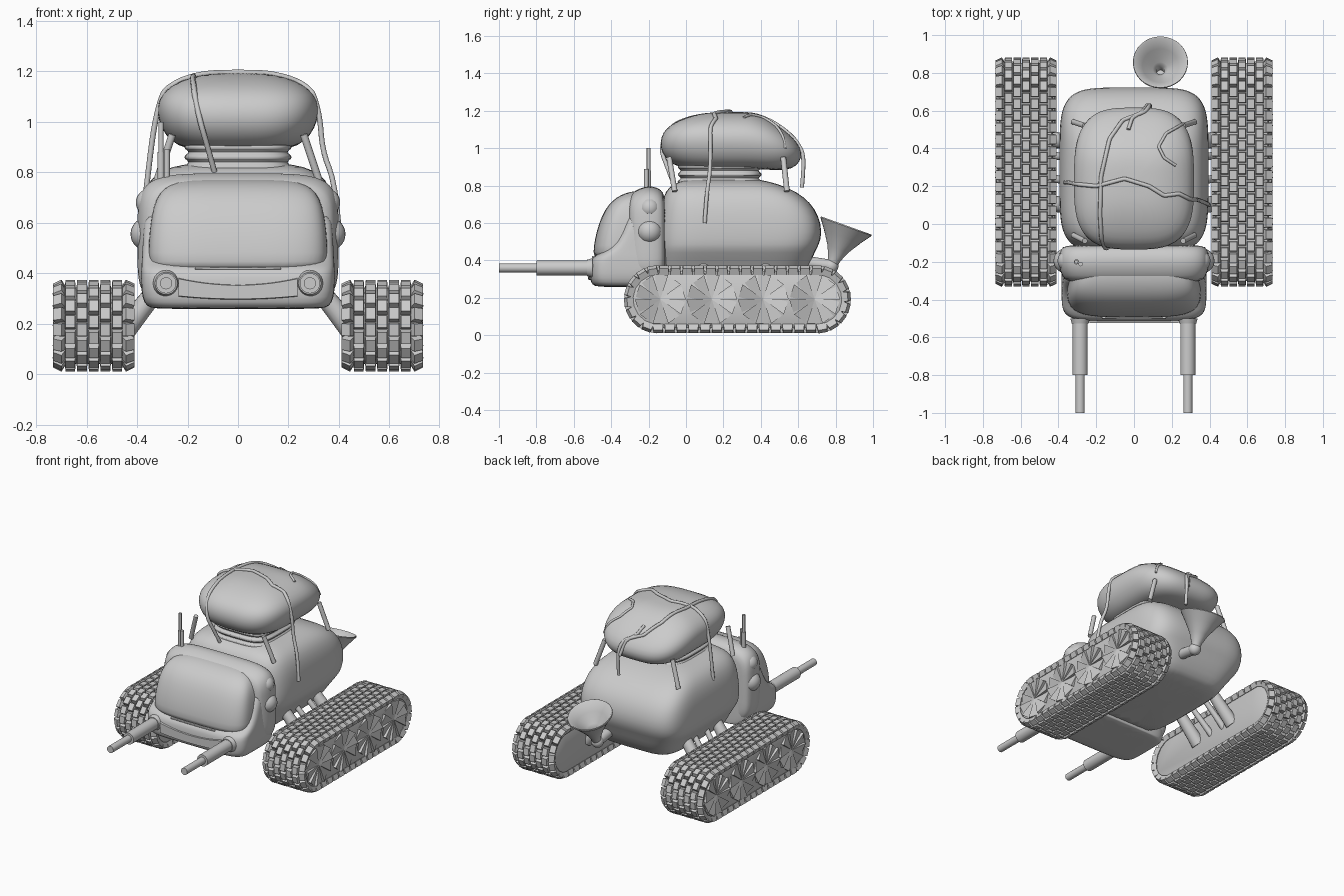
import bpy, bmesh, math
from math import sin, cos, pi
from mathutils import Vector, Matrix
from mathutils.bvhtree import BVHTree

if "Cube" in bpy.data.objects:
    bpy.data.objects.remove(bpy.data.objects["Cube"])


def finish(name, bm, smooth=40, subsurf=0):
    bmesh.ops.recalc_face_normals(bm, faces=bm.faces)
    me = bpy.data.meshes.new(name)
    bm.to_mesh(me)
    bm.free()
    ob = bpy.data.objects.new(name, me)
    bpy.context.collection.objects.link(ob)
    if subsurf:
        ob.modifiers.new("subsurf", 'SUBSURF').levels = subsurf
        ob.modifiers["subsurf"].render_levels = subsurf
    if smooth:
        bpy.ops.object.select_all(action='DESELECT')
        ob.select_set(True)
        bpy.context.view_layer.objects.active = ob
        bpy.ops.object.shade_smooth_by_angle(angle=math.radians(smooth))
    return ob


def skin(bm, rings, caps=True):
    vs = [[bm.verts.new(p) for p in r] for r in rings]
    n = len(vs[0])
    for a, b in zip(vs, vs[1:]):
        for i in range(n):
            bm.faces.new((a[i], a[(i + 1) % n], b[(i + 1) % n], b[i]))
    if caps:
        bm.faces.new(vs[0])
        bm.faces.new(vs[-1])


def loft(name, axis, sections, power, subsurf=1):
    """Rounded-rectangle sections (position, low, high, half width) along z or y."""
    bm, rings = bmesh.new(), []
    for t, lo, hi, hx in sections:
        ring = []
        for i in range(48):
            a = 2 * pi * (i + .5) / 48
            u = math.copysign(abs(cos(a)) ** (2 / power), cos(a)) * hx
            v = (lo + hi) / 2 + math.copysign(abs(sin(a)) ** (2 / power), sin(a)) * (hi - lo) / 2
            ring.append((u, v, t) if axis == 'z' else (u, t, v))
        rings.append(ring)
    skin(bm, rings)
    return finish(name, bm, 60, subsurf)


def rod(name, a, b, r1, r2=None, sides=20):
    a, b = Vector(a), Vector(b)
    bm = bmesh.new()
    m = Matrix.Translation((a + b) / 2) @ (b - a).to_track_quat('Z', 'Y').to_matrix().to_4x4()
    bmesh.ops.create_cone(bm, cap_ends=True, segments=sides, radius1=r1,
                          radius2=r2 or r1, depth=(b - a).length, matrix=m)
    return finish(name, bm)


def ball(name, p, r):
    bm = bmesh.new()
    bmesh.ops.create_uvsphere(bm, u_segments=24, v_segments=16, radius=r, matrix=Matrix.Translation(p))
    return finish(name, bm)


def lathe(name, profile, matrix):
    bm = bmesh.new()
    skin(bm, [[matrix @ Vector((r * cos(2 * pi * i / 32), r * sin(2 * pi * i / 32), z))
               for i in range(32)] for r, z in profile])
    return finish(name, bm)


def tube(name, pts, r):
    cu = bpy.data.curves.new(name, 'CURVE')
    cu.dimensions, cu.bevel_depth, cu.bevel_resolution, cu.use_fill_caps = '3D', r, 2, True
    sp = cu.splines.new('NURBS')
    sp.points.add(len(pts) - 1)
    for p, co in zip(sp.points, pts):
        p.co = (*co, 1)
    sp.order_u, sp.use_endpoint_u, sp.resolution_u = 3, True, 4
    ob = bpy.data.objects.new(name, cu)
    bpy.context.collection.objects.link(ob)
    bpy.ops.object.select_all(action='DESELECT')
    ob.select_set(True)
    bpy.context.view_layer.objects.active = ob
    bpy.ops.object.convert(target='MESH')


# Main hull, cab and windscreen
loft("hull", 'z', [(.27, -.13, .56, .25), (.29, -.14, .60, .28), (.37, -.15, .66, .32), (.45, -.15, .69, .38),
                   (.48, -.15, .71, .392), (.55, -.15, .73, .397), (.64, -.14, .71, .392), (.71, -.13, .665, .378),
                   (.77, -.11, .59, .35), (.81, -.07, .49, .30), (.832, 0, .40, .22), (.838, .08, .32, .12)], 5)
loft("cab_base", 'z', [(.258, -.44, -.1, .30), (.262, -.49, -.1, .35), (.28, -.51, -.1, .373), (.33, -.516, -.1, .384),
                       (.39, -.514, -.1, .384), (.42, -.50, -.1, .384), (.445, -.45, -.1, .382),
                       (.49, -.385, -.1, .38), (.6, -.33, -.12, .375), (.7, -.29, -.14, .36)], 6)
loft("windscreen", 'z', [(.40, -.49, -.15, .35), (.44, -.497, -.15, .355), (.52, -.487, -.15, .355),
                         (.60, -.465, -.15, .347), (.67, -.435, -.15, .335), (.72, -.395, -.15, .31),
                         (.75, -.35, -.15, .275), (.768, -.30, -.16, .21), (.772, -.25, -.18, .12)], 4)
loft("cab_arch", 'y', [(-.31, .32, .72, .34), (-.295, .28, .76, .37), (-.25, .265, .785, .392), (-.2, .26, .80, .402),
                       (-.15, .26, .79, .395), (-.12, .28, .765, .38), (-.11, .32, .72, .34)], 5)

# Grille with sagging top edge
bm = bmesh.new()
rings = []
for i in range(17):
    u = i / 8 - 1
    lo, hi, f = .298 + .012 * u * u, .352 + .026 * u * u, -.524
    rings.append([(u * .235, f, lo), (u * .235, f, hi), (u * .235, -.49, hi + .006), (u * .235, -.49, lo - .006)])
skin(bm, rings)
finish("grille", bm)
tube("windscreen_seam", [(-.17, -.497, .42), (0, -.5, .418), (.17, -.497, .42)], .005)

for s, side in ((-1, "left"), (1, "right")):
    # Front barrels and side lamps
    rod(side + "_barrel", (s * .285, -.48, .36), (s * .285, -.80, .36), .04, sides=24)
    rod(side + "_barrel_tip", (s * .285, -.79, .36), (s * .285, -1, .36), .024)
    rod(side + "_barrel_collar", (s * .285, -.5, .36), (s * .285, -.528, .36), .052, .044, 24)
    ball(side + "_lower_lamp", (s * .36, -.195, .555), .066)
    ball(side + "_upper_lamp", (s * .35, -.195, .68), .055)

    # Track core: stadium with flat sides
    cx, cz, y0, y1 = s * .572, .192, -.15, .70

    def around(d, R):
        """Point and outward normal at distance d round the track loop."""
        L, arc = y1 - y0, pi * .17
        d %= 2 * (L + arc)
        if d < L:
            y, a = y0 + d, pi / 2
        elif d < L + arc:
            y, a = y1, pi / 2 - (d - L) / .17
        elif d < 2 * L + arc:
            y, a = y1 - (d - L - arc), -pi / 2
        else:
            y, a = y0, -pi / 2 - (d - 2 * L - arc) / .17
        n = Vector((0, cos(a), sin(a)))
        return Vector((cx, y, cz)) + n * R, n

    total = 2 * (y1 - y0 + pi * .17)
    bm = bmesh.new()
    skin(bm, [[around(total * i / 88, R)[0] + Vector((dx, 0, 0)) for i in range(88)]
              for dx, R in ((-.142, .138), (-.134, .152), (.134, .152), (.142, .138))])
    finish(side + "_track_belt", bm, 30)

    # Staggered tread lugs, outer rows splayed
    bm = bmesh.new()
    count = 44
    for i in range(count):
        for c in range(-3, 4):
            p, n = around(total * (i + .5 * (c % 2)) / count, .162)
            X = Vector((1, 0, 0))
            T = n.cross(X)
            edge = abs(c) == 3
            if edge:
                tilt = .45 * (1 if c > 0 else -1)
                n, X = n * cos(tilt) + X * sin(tilt), X * cos(tilt) - n * sin(tilt)
            m = Matrix((X, T, n)).transposed().to_4x4()
            m.translation = p + Vector((c * .0465, 0, 0)) - n * (.006 if edge else 0)
            made = bmesh.ops.create_cube(bm, size=1)["verts"]
            for v in made:
                k = .86 if v.co.z > 0 else 1
                v.co = m @ Vector((v.co.x * .044 * k, v.co.y * .056 * k, v.co.z * .036))
    finish(side + "_track_lugs", bm, 0)

    # Pinwheel road wheels on the outer face
    bm = bmesh.new()
    for w in range(4):
        def wp(a, r, h):
            return bm.verts.new((cx + s * h, -.137 + .275 * w + r * cos(a), cz + r * sin(a)))
        blades = 10
        for k in range(blades):
            a0, a1 = 2 * pi * k / blades, 2 * pi * (k + 1) / blades
            c, hi, lo = wp(0, 0, .148), wp(a0, .136, .163), wp(a1, .136, .138)
            back0, back1, wall = wp(a0, .136, .12), wp(a1, .136, .12), wp(a0, .136, .138)
            for f in ((c, hi, lo), (hi, back0, back1, lo), (c, wall, hi)):
                bm.faces.new(f)
    finish(side + "_road_wheels", bm, 0)

    # Suspension struts
    for i, (ya, yb, r) in enumerate(((.09, .11, .034), (.42, .45, .034), (.20, .25, .016), (.33, .37, .016))):
        rod(f"{side}_strut_{i}", (s * .27, ya, .40), (s * .45, yb, .175), r, r * 1.35, 16)

    # Posts under the bag
    for i, (ya, yb) in enumerate(((-.09, -.06), (.52, .54))):
        rod(f"{side}_bag_post_{i}", (s * .26, ya, .95), (s * .32, yb, .77), .015, sides=10)

# Antennas
rod("tall_antenna_base", (-.305, -.2, .74), (-.305, -.2, .88), .014, sides=12)
rod("tall_antenna", (-.305, -.2, .86), (-.305, -.2, 1.0), .010, sides=12)
rod("short_antenna", (-.282, -.212, .74), (-.282, -.212, .89), .012, sides=12)

# Bellows and soft bag
loft("bellows", 'z', [(.80 + .0133 * i, -.05 + d, .41 - d, .218 - d)
                      for i, d in enumerate([.03, .004, .004, .03, .004, .004, .03, .004, .004, .03])], 4)
bag = loft("bag", 'z', [(.895, .02, .47, .16), (.90, -.04, .54, .22), (.925, -.09, .59, .27), (.975, -.13, .622, .305),
                        (1.03, -.14, .615, .321), (1.085, -.125, .565, .318), (1.13, -.08, .50, .285),
                        (1.165, 0, .44, .225), (1.186, .08, .37, .15), (1.192, .15, .30, .08)], 3.2)
for v in bag.data.vertices:
    v.co.z -= .025 * max(0, (v.co.y - .35) / .27)

# Straps draped over the bag: 2D points drop onto the surface, 3D ends hang free
bpy.context.view_layer.update()
tree = BVHTree.FromObject(bag, bpy.context.evaluated_depsgraph_get())


def strap(name, start, over, end, r=.011):
    pts = [Vector(p) for p in start]
    for a, b in zip(over, over[1:] + over[-1:]):
        for k in range(5 if a != b else 1):
            x, y = (a[j] + (b[j] - a[j]) * k / 5 for j in (0, 1))
            hit = tree.ray_cast(Vector((x, y, 2)), Vector((0, 0, -1)))[0]
            if hit:
                pts.append(hit + Vector((0, 0, .004)))
    tube(name, pts + [Vector(p) for p in end], r)


strap("long_strap", [(-.09, -.06, .79), (-.12, -.1, .9), (-.15, -.14, 1.0)],
      [(-.17, -.12), (-.18, .05), (-.175, .25), (-.13, .45), (-.06, .55), (.06, .595)],
      [(.08, .625, .98), (.085, .63, .9), (.085, .62, .79)])
strap("cross_strap", [(-.365, .22, .72), (-.345, .22, .9), (-.325, .215, 1.02)],
      [(-.30, .21), (-.2, .2), (-.05, .24), (.08, .2), (.16, .15), (.24, .16), (.30, .13)],
      [(.325, .13, 1.02), (.335, .13, .88), (.385, .11, .76), (.398, .1, .60)])
strap("short_strap", [], [(.26, .53), (.17, .48), (.13, .41), (.16, .35), (.22, .31)], [], .008)
strap("loop_strap", [(.07, .63, .93)], [(.05, .6), (-.01, .56), (-.03, .5)], [], .010)

# Exhaust horn at the rear
m = Matrix.Translation((.14, .857, .585)) @ Matrix.Rotation(-.347, 4, 'X')
lathe("exhaust_horn", [(.028, -.23), (.034, -.19), (.06, -.13), (.105, -.06), (.14, -.012), (.146, -.004), (.144, .002),
                       (.136, 0), (.095, -.055), (.04, -.11), (.022, -.13), (.02, -.18)], m)
ball("exhaust_elbow", (.14, .775, .37), .04)
rod("exhaust_pipe", (.14, .775, .37), (.14, .58, .40), .034)
